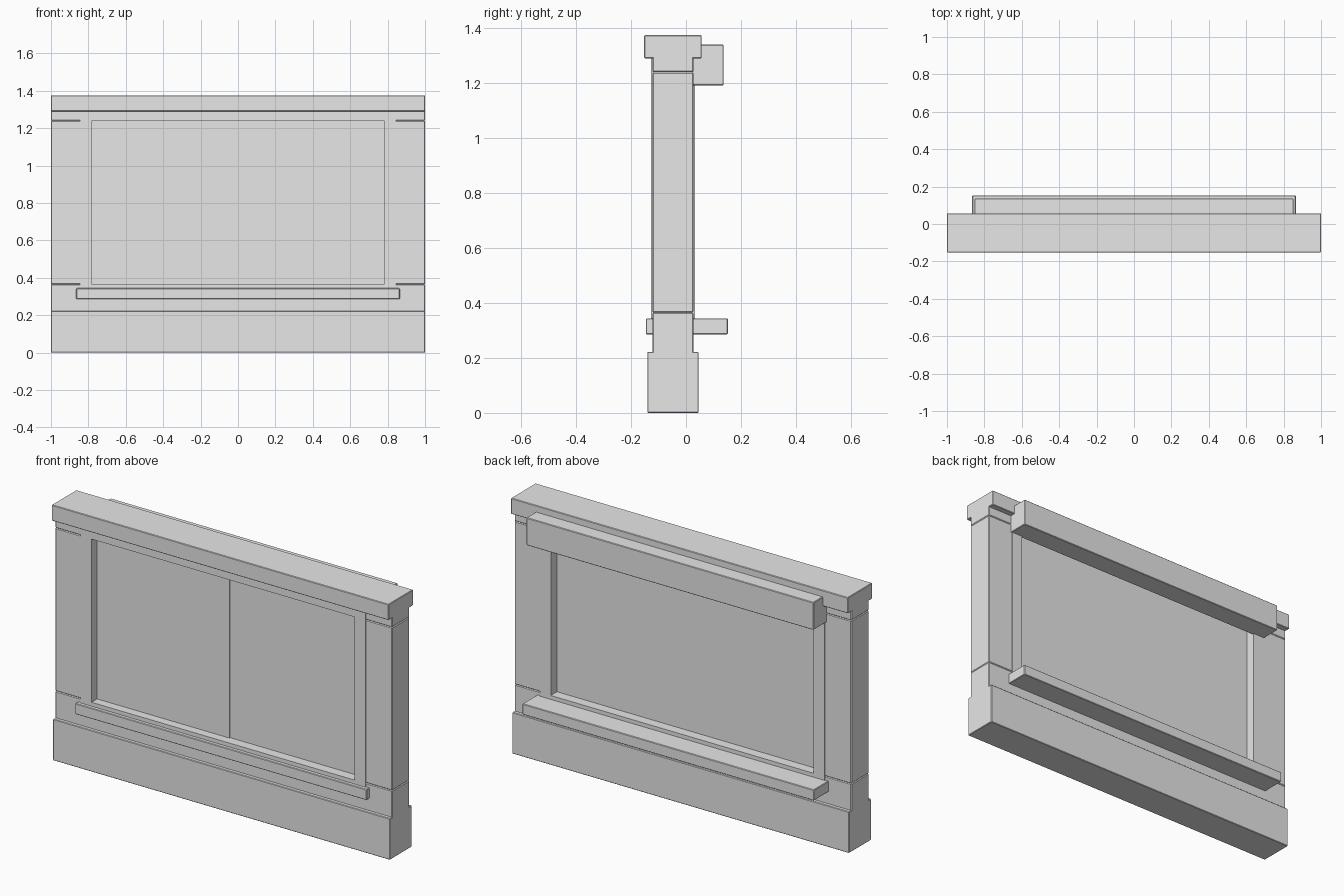
import bpy

cube = bpy.data.objects.get("Cube")
if cube:
    bpy.data.objects.remove(cube, do_unlink=True)

grey = bpy.data.materials.new("plain_grey")
grey.use_nodes = True
GREY = (0.8, 0.8, 0.8, 1)
grey.diffuse_color = GREY
grey.node_tree.nodes["Principled BSDF"].inputs["Base Color"].default_value = GREY


def box(name, x, y, z, bevel=0.003):
    """Box from (min, max) ranges, with slightly eased edges."""
    ranges = (x, y, z)
    bpy.ops.mesh.primitive_cube_add(size=1, location=[(a + b) / 2 for a, b in ranges])
    ob = bpy.context.object
    ob.name = name
    ob.scale = [b - a for a, b in ranges]
    bpy.ops.object.transform_apply(location=False, rotation=False, scale=True)
    ob.data.materials.append(grey)
    if bevel:
        mod = ob.modifiers.new("eased_edges", "BEVEL")
        mod.width = bevel
        mod.segments = 1
    return ob


FULL = (-1, 1)
WALL = (-0.122, 0.027)     # wall thickness
FRAME = (-0.127, 0.032)    # window lining, just proud of the wall
LOW, HIGH = 0.365, 1.24    # opening height
IN, OUT = 0.78, 0.845      # lining half widths

# Wall courses
box("base_plinth", FULL, (-0.141, 0.046), (0, 0.222))
box("lower_wall", FULL, WALL, (0.21, LOW), 0.004)
box("upper_wall", FULL, WALL, (HIGH, 1.31), 0.004)
box("coping", FULL, (-0.152, 0.057), (1.29, 1.375))
for side, s in (("left", 1), ("right", -1)):
    box(side + "_wall_pier", sorted((s * 0.81, s)), WALL, (LOW, HIGH), 0.004)
    box(side + "_window_jamb", sorted((s * IN, s * OUT)), FRAME, (0.335, 1.3), 0)

# Window lining and panes
box("window_head", (-IN, IN), FRAME, (HIGH, 1.3), 0)
box("window_bottom_rail", (-IN, IN), FRAME, (0.335, LOW), 0)
box("right_pane", (-IN, 0.005), (-0.08, -0.021), (LOW, HIGH), 0)
box("left_pane", (0.005, IN), (-0.074, -0.021), (LOW, HIGH), 0)

# Sill through the wall and shutter box on the back
box("window_sill", (-0.865, 0.865), (-0.146, 0.152), (0.286, 0.344))
box("shutter_box", (-0.852, 0.852), (0.02, 0.137), (1.192, 1.34))
